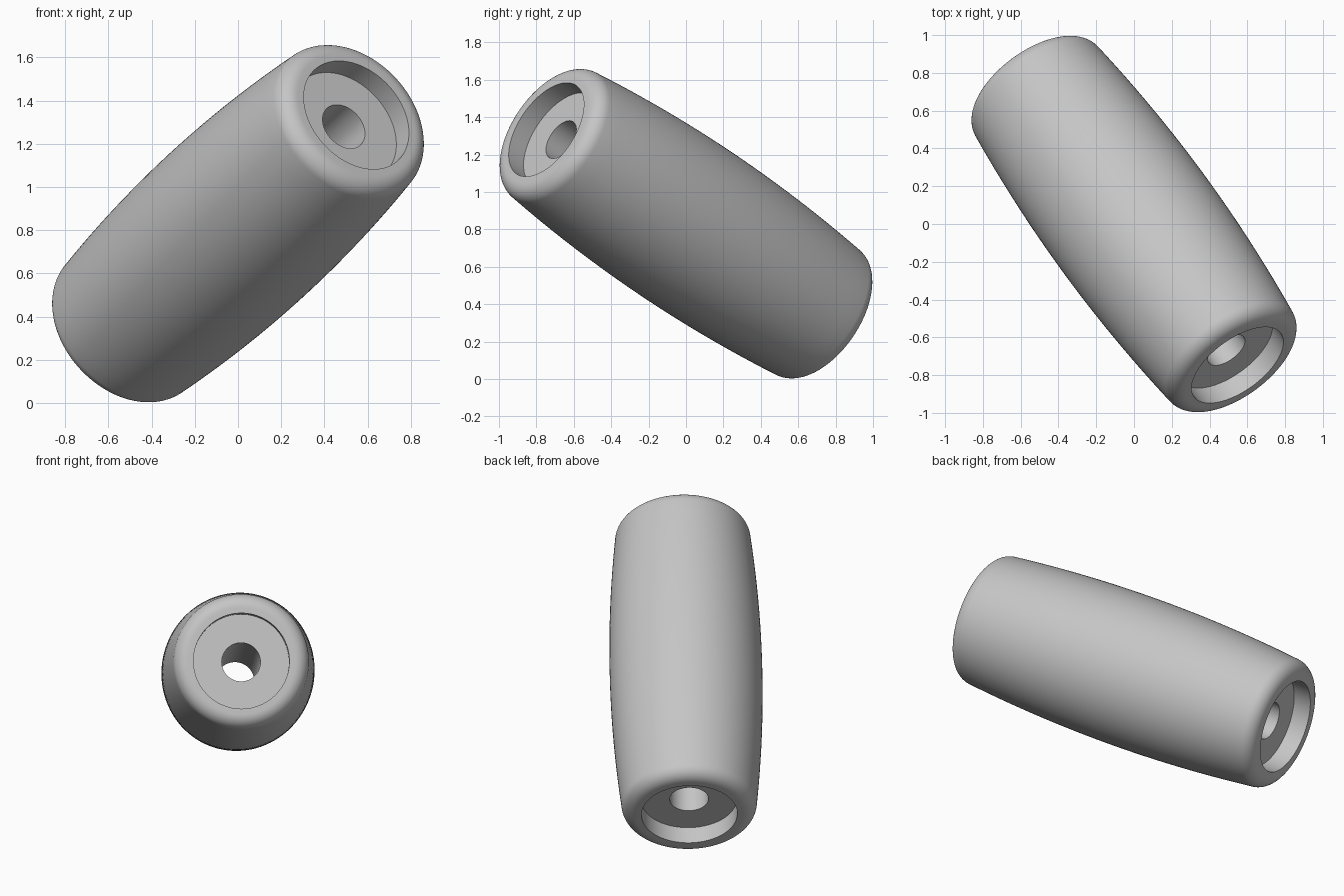
import bpy, bmesh
from math import sin, cos, radians, tau
from mathutils import Vector

cube = bpy.data.objects.get("Cube")
if cube:
    bpy.data.objects.remove(cube, do_unlink=True)

# Dimensions, measured along and around the grip's own axis
CENTRE = Vector((0, 0, 0.83))
AXIS = Vector((0.548, -0.747, 0.503))
HALF = AXIS.length
BELLY, RECESS, BORE = 0.454, 0.285, 0.115
DEPTH = 0.112
FILLET, FILLET_RING = 0.085, 0.318
TAPER = radians(6)
SEGMENTS = 96

grey = bpy.data.materials.new("satin grey")
grey.use_nodes = True
colour = (0.56, 0.56, 0.56, 1)
grey.diffuse_color = colour
grey.node_tree.nodes["Principled BSDF"].inputs["Base Color"].default_value = colour


def half_profile():
    """(radius, height) points from the bore, over the rim, to the belly."""
    points = [(BORE, HALF - DEPTH), (RECESS, HALF - DEPTH), (RECESS, HALF)]
    # rounded rim
    for i in range(11):
        a = (radians(90) - TAPER) * i / 10
        points.append((FILLET_RING + FILLET * sin(a),
                       HALF - FILLET + FILLET * cos(a)))
    # bulging side
    end_r, end_h = points[-1]
    for i in range(1, 13):
        t = 1 - i / 12
        points.append((BELLY - (BELLY - end_r) * t * t, end_h * t))
    return points


# Closed profile: one end mirrored to the other, joined through the bore
upper = half_profile()
profile = upper + [(r, -h) for r, h in reversed(upper[:-1])]

bm = bmesh.new()
rings = []
for s in range(SEGMENTS):
    a = tau * s / SEGMENTS
    rings.append([bm.verts.new((r * cos(a), r * sin(a), h)) for r, h in profile])
for s, ring in enumerate(rings):
    following = rings[(s + 1) % SEGMENTS]
    for i in range(len(profile)):
        j = (i + 1) % len(profile)
        bm.faces.new((ring[i], following[i], following[j], ring[j]))
bmesh.ops.recalc_face_normals(bm, faces=bm.faces)

mesh = bpy.data.meshes.new("barrel_grip")
bm.to_mesh(mesh)
bm.free()
mesh.materials.append(grey)

# Tilted grip
grip = bpy.data.objects.new("barrel_grip", mesh)
bpy.context.collection.objects.link(grip)
grip.location = CENTRE
grip.rotation_euler = AXIS.to_track_quat("Z", "Y").to_euler()

bpy.ops.object.select_all(action="DESELECT")
grip.select_set(True)
bpy.context.view_layer.objects.active = grip
bpy.ops.object.shade_smooth_by_angle(angle=radians(30))
